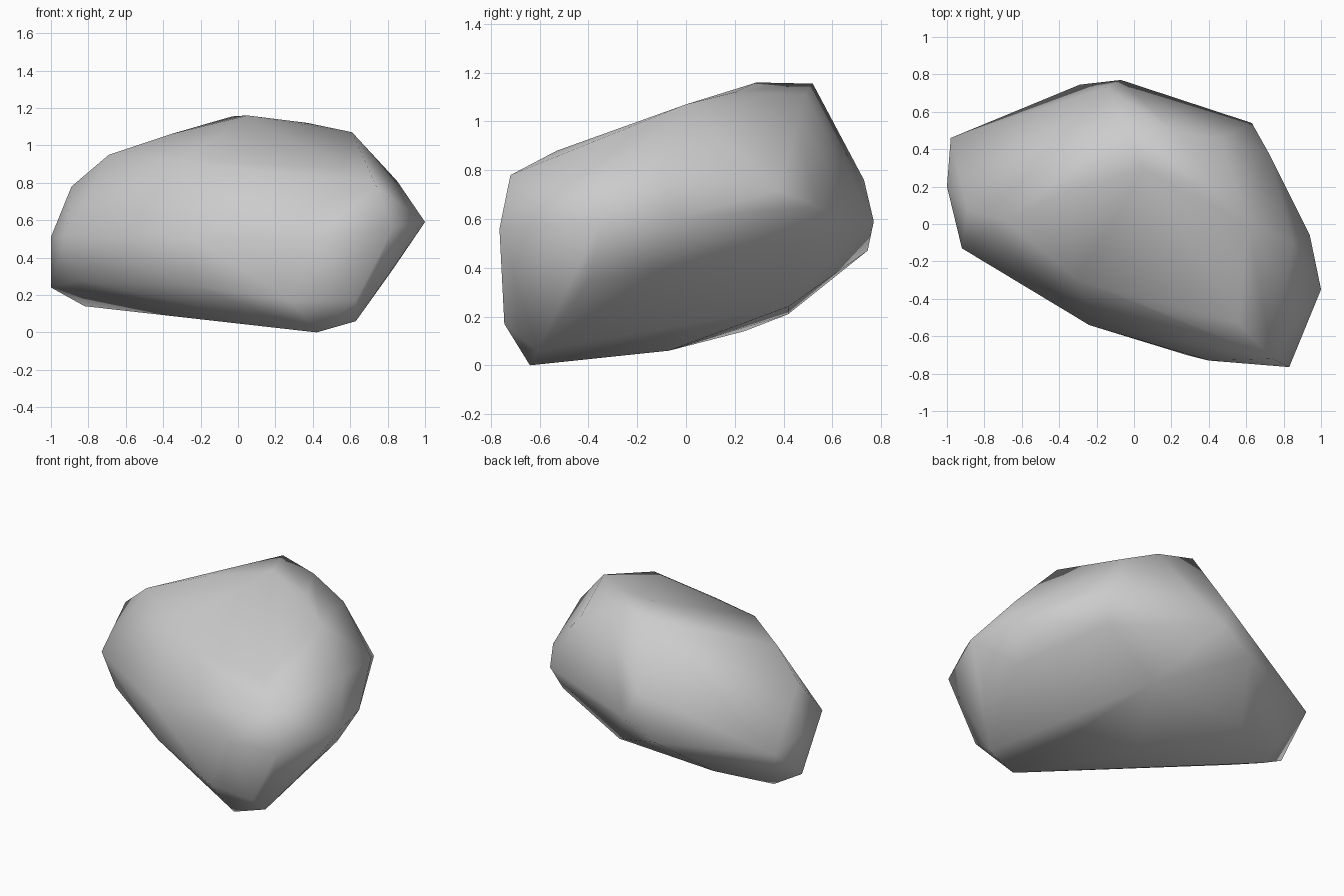
import bpy, bmesh

# Corner points of the boulder, grouped from the base ring upward
BASE = [(0.42, -0.64, 0.0), (0.63, -0.61, 0.06), (-0.07, -0.07, 0.06),
        (-0.82, 0.24, 0.14), (-0.5, 0.42, 0.21), (0.2, 0.42, 0.24)]
LOWER = [(0.63, -0.745, 0.17), (0.28, -0.7, 0.17), (-0.24, -0.5, 0.25),
         (-0.85, -0.08, 0.28), (-1.0, 0.2, 0.24), (-0.29, 0.745, 0.47),
         (0.59, 0.46, 0.49), (0.83, -0.4, 0.34), (0.82, -0.12, 0.38)]
MIDDLE = [(0.83, -0.765, 0.56), (1.0, -0.35, 0.59), (0.94, -0.06, 0.6),
          (0.72, 0.38, 0.72), (0.63, 0.54, 0.65), (-0.07, 0.77, 0.59),
          (-0.15, 0.73, 0.76), (-0.98, 0.46, 0.46), (-1.0, 0.2, 0.51),
          (-0.92, -0.13, 0.52), (-0.24, -0.54, 0.5), (0.4, -0.73, 0.5)]
UPPER = [(0.74, -0.72, 0.78), (0.56, -0.53, 0.88), (0.1, -0.45, 0.88),
         (-0.3, -0.3, 0.92), (-0.89, 0.08, 0.78), (-0.69, 0.02, 0.95),
         (0.85, -0.1, 0.81)]
CROWN = [(0.61, 0.0, 1.07), (0.37, 0.2, 1.12), (0.05, 0.29, 1.16),
         (-0.03, 0.52, 1.155), (0.22, 0.49, 1.11), (-0.36, 0.17, 1.06),
         (0.46, 0.46, 1.0)]

# Wrap the corners in a faceted skin
bm = bmesh.new()
for p in BASE + LOWER + MIDDLE + UPPER + CROWN:
    bm.verts.new(p)
bmesh.ops.convex_hull(bm, input=bm.verts[:])
loose = [v for v in bm.verts if not v.link_faces]
bmesh.ops.delete(bm, geom=loose, context='VERTS')
bmesh.ops.recalc_face_normals(bm, faces=bm.faces[:])
for f in bm.faces:
    f.smooth = True

mesh = bpy.data.meshes.new("boulder")
bm.to_mesh(mesh)
bm.free()
boulder = bpy.data.objects.new("boulder", mesh)
bpy.context.collection.objects.link(boulder)
